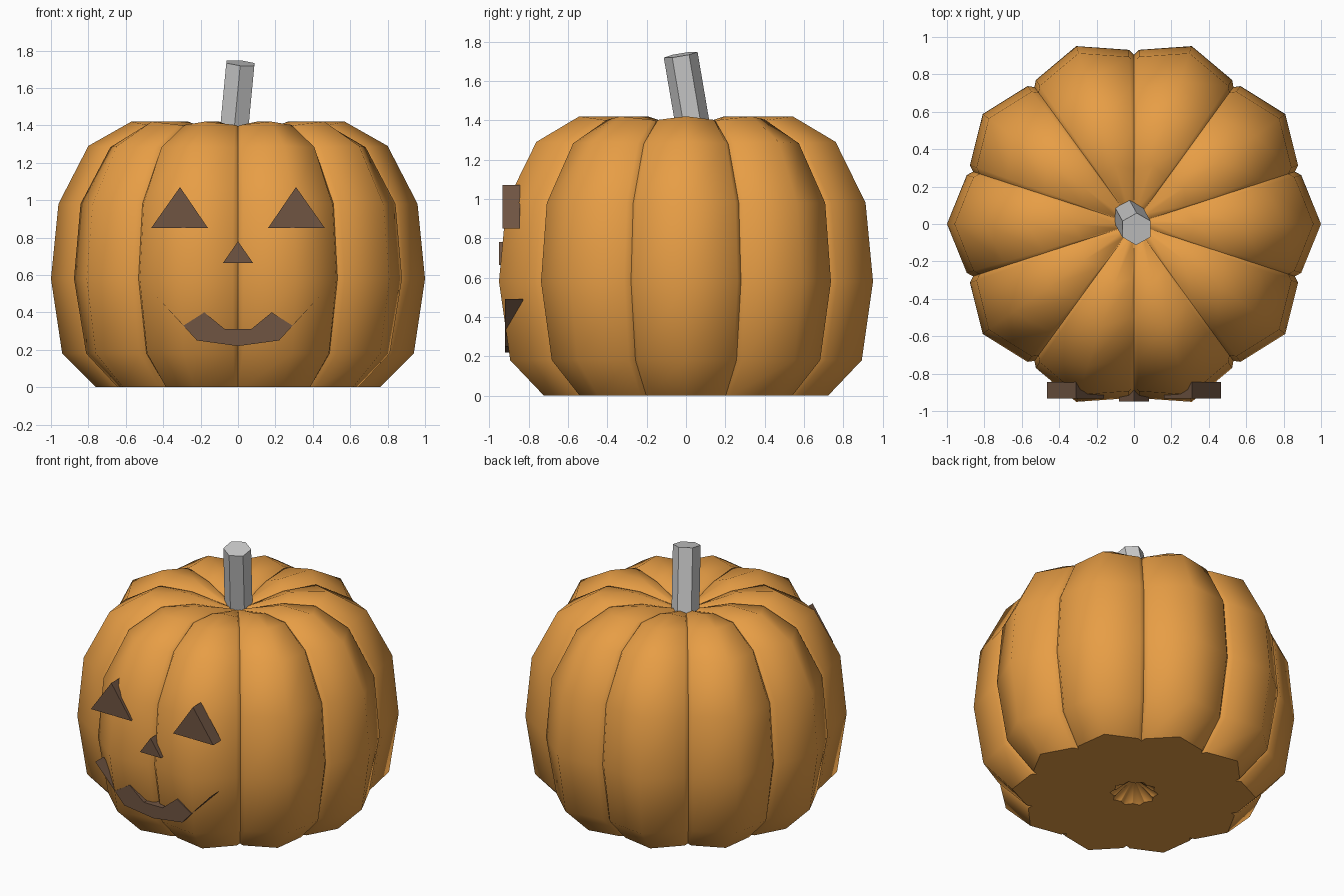
import bpy, bmesh, math
from mathutils import Vector

if "Cube" in bpy.data.objects:
    bpy.data.objects.remove(bpy.data.objects["Cube"])


def material(name, rgb):
    m = bpy.data.materials.new(name)
    m.diffuse_color = (*rgb, 1)
    m.use_nodes = True
    m.node_tree.nodes["Principled BSDF"].inputs["Base Color"].default_value = m.diffuse_color
    return m


def add_object(name, bm, mat=None):
    bmesh.ops.recalc_face_normals(bm, faces=bm.faces[:])
    mesh = bpy.data.meshes.new(name)
    bm.to_mesh(mesh)
    bm.free()
    ob = bpy.data.objects.new(name, mesh)
    bpy.context.collection.objects.link(ob)
    if mat:
        mesh.materials.append(mat)
    return ob


orange = material("orange_skin", (0.80, 0.34, 0.06))
brown = material("dark_cut", (0.16, 0.09, 0.055))

# Pumpkin body: ten ribs lofted through rings, with a dent at top and bottom
# each ring: rib radius, rib z, groove radius / rib radius, groove z
RINGS = [
    (0.15, 0.00, 0.80, 0.00),
    (0.76, 0.00, 0.86, 0.00),
    (0.94, 0.18, 0.885, 0.18),
    (1.00, 0.58, 0.905, 0.58),
    (0.96, 0.98, 0.905, 0.98),
    (0.80, 1.29, 0.87, 1.28),
    (0.57, 1.42, 0.85, 1.395),
    (0.33, 1.42, 0.85, 1.375),
    (0.10, 1.34, 0.85, 1.32),
]
RIBS = 10
bm = bmesh.new()
loops = []
for r, z, groove, gz in RINGS:
    loop = []
    for i in range(RIBS):
        # groove, shoulder, rib centre, shoulder
        for offset, depth in ((-18, 1), (-16.3, 0.72), (0, 0), (16.3, 0.72)):
            a = math.radians(i * 36 + offset)
            rr = r * (1 - (1 - groove) * depth)
            zz = z + (gz - z) * depth
            loop.append(bm.verts.new((rr * math.cos(a), rr * math.sin(a), zz)))
    loops.append(loop)
n = len(loops[0])
for low, high in zip(loops, loops[1:]):
    for i in range(n):
        j = (i + 1) % n
        bm.faces.new((low[i], low[j], high[j], high[i]))
for loop, z in ((loops[0], 0.11), (loops[-1], 1.30)):
    tip = bm.verts.new((0, 0, z))
    for i in range(n):
        bm.faces.new((loop[i], loop[(i + 1) % n], tip))
for f in bm.faces:
    f.smooth = True
# grooves and the rims of the flat base stay sharp
grooves = {v for loop in loops for v in loop[::4]}
base = {v for loop in loops[:2] for v in loop}
for e in bm.edges:
    a, b = e.verts
    if (a in grooves and b in grooves) or (a in base and b in base):
        e.smooth = False
add_object("pumpkin_body", bm, orange)


# Face: flat outlines extruded from front to back
def prism(name, outline, front, back):
    bm = bmesh.new()
    face = bm.faces.new([bm.verts.new((x, front, z)) for x, z in outline])
    ext = bmesh.ops.extrude_face_region(bm, geom=[face], use_keep_orig=True)
    moved = [g for g in ext["geom"] if isinstance(g, bmesh.types.BMVert)]
    bmesh.ops.translate(bm, verts=moved, vec=(0, back - front, 0))
    add_object(name, bm, brown)


for name, s in (("left_eye", 1), ("right_eye", -1)):
    prism(name, [(s * 0.16, 0.85), (s * 0.465, 0.85), (s * 0.31, 1.07)], -0.932, -0.845)
prism("nose", [(-0.08, 0.665), (0.08, 0.665), (0, 0.78)], -0.95, -0.87)

half = [(0.07, 0.31), (0.18, 0.40), (0.29, 0.33), (0.44, 0.49), (0.22, 0.25)]
mouth = half + [(0, 0.22)] + [(-x, z) for x, z in reversed(half)]
prism("mouth", mouth, -0.92, -0.83)

# Stem: leaning hexagonal prism
bottom, top = Vector((-0.03, 0.05, 1.28)), Vector((0.013, -0.027, 1.733))
axis = top - bottom
bm = bmesh.new()
bmesh.ops.create_cone(bm, cap_ends=True, segments=6, radius1=0.087, radius2=0.087,
                      depth=axis.length)
stem = add_object("stem", bm)
stem.location = (bottom + top) / 2
stem.rotation_euler = (math.atan2(-axis.y, axis.z), math.atan2(axis.x, axis.z), 0)
